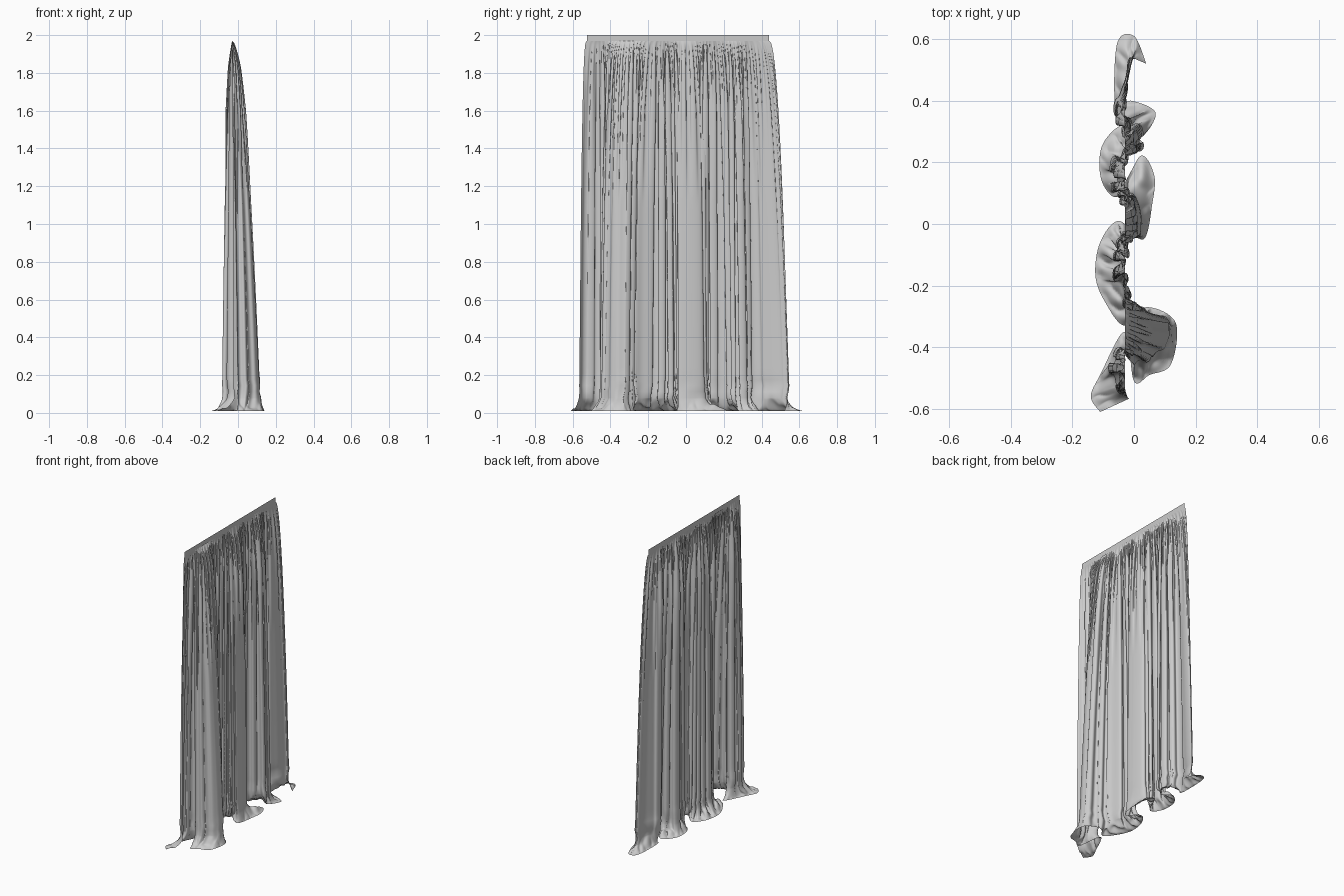
import bpy, bmesh, math
from mathutils import Vector, noise

if "Cube" in bpy.data.objects:
    bpy.data.objects.remove(bpy.data.objects["Cube"])

# Drape outline just above the floor, paired with the pooled hem: (x, y, hem x, hem y)
OUTLINE = [
    (0.00, .545, 0.04, .52), (-.01, .54, 0.00, .61), (-.035, .47, -.055, .585),
    (-.05, .40, -.06, .38), (-.04, .345, -.01, .40), (.00, .33, .07, .36),
    (.02, .26, .02, .28), (-.02, .245, -.04, .32), (-.055, .22, -.105, .25),
    (-.065, .14, -.105, .14), (-.04, .10, -.05, .09), (-.02, .10, .02, .22),
    (.00, .07, .065, .16), (.01, .01, .06, .07), (.005, -.04, .03, -.05),
    (-.03, -.04, -.05, .01), (-.05, -.09, -.11, -.06), (-.055, -.17, -.125, -.17),
    (-.04, -.23, -.09, -.26), (-.01, -.27, -.03, -.33), (.04, -.29, .04, -.27),
    (.115, -.32, .135, -.32), (.115, -.37, .12, -.455), (.07, -.42, .05, -.49),
    (.01, -.45, .00, -.51), (-.03, -.41, -.03, -.35), (-.075, -.45, -.11, -.49),
    (-.06, -.53, -.14, -.56), (-.02, -.565, -.11, -.61),
]
PTS = [Vector(p) for p in OUTLINE]
COLS, ROWS, POOL = 800, 70, 14
TOP_X, TOP_A, TOP_B = -.03, .44, -.525


def spline(t):
    """Smooth curve through the outline points, t in 0..1."""
    f = t * (len(PTS) - 1)
    i = min(int(f), len(PTS) - 2)
    u = f - i
    p0, p1, p2, p3 = (PTS[max(0, min(len(PTS) - 1, i + k))] for k in (-1, 0, 1, 2))
    return .5 * (2 * p1 + (p2 - p0) * u + (2 * p0 - 5 * p1 + 4 * p2 - p3) * u * u
                 + (3 * p1 - p0 - 3 * p2 + p3) * u ** 3)


def cloth_point(t, z):
    """Hanging cloth: tight gathers at the top melting into wide folds."""
    d = max(0, (1.97 - z) / 1.9)
    p = spline(t)
    y_top = TOP_A + (TOP_B - TOP_A) * t
    sx, sy = d ** .55, d ** (.46 - .12 * t)
    x = TOP_X + (p.x - TOP_X) * sx
    y = y_top + (p.y - y_top) * sy
    edge = min(1, t * 8, (1 - t) * 10)
    # The big outward fold near one end stays smooth
    calm = 1 - .75 * math.exp(-((t - .8) / .06) ** 2)
    wob = 1.6 * noise.noise((t * 9, 0, 3))
    a = 2 * math.pi * (46 * t + wob)
    b = 2 * math.pi * (23 * t + wob * 1.3)
    fine = .011 * min(1, d * 14) * max(0, 1 - d * 2.2) * edge
    broad = .018 * min(1, d * 5) * (1 - .2 * d) * edge * calm
    x += fine * math.sin(a) + broad * math.sin(b)
    y += .6 * fine * math.sin(2 * a) + .7 * broad * math.sin(2 * b + .4)
    # Crumpling just above the floor
    low = max(0, 1 - z / .2)
    x += .03 * low * noise.noise((t * 14, z * 16, 1))
    y += .03 * low * noise.noise((t * 14, z * 16, 7))
    return Vector((x, y, z))


def make_object(name, grid):
    """Smooth sheet from rows of points."""
    bm = bmesh.new()
    rows = [[bm.verts.new(co) for co in row] for row in grid]
    for r0, r1 in zip(rows, rows[1:]):
        for k in range(len(r0) - 1):
            bm.faces.new((r0[k], r0[k + 1], r1[k + 1], r1[k]))
    bmesh.ops.recalc_face_normals(bm, faces=bm.faces[:])
    me = bpy.data.meshes.new(name)
    bm.to_mesh(me)
    bm.free()
    ob = bpy.data.objects.new(name, me)
    bpy.context.collection.objects.link(ob)
    for poly in me.polygons:
        poly.use_smooth = True
    return ob


ts = [k / COLS for k in range(COLS + 1)]

# Hanging drape, with rows packed closer near the gathered top
grid = []
for r in range(ROWS + 1):
    z = 1.97 - 1.89 * (r / ROWS) ** 1.2
    grid.append([cloth_point(t, z) for t in ts])

# Hem spreading out and pooling on the floor, with small rumples
base = grid[-1]
for r in range(1, POOL + 1):
    u = r / POOL
    row = []
    for t, b in zip(ts, base):
        h = spline(t)
        out = u ** 1.2
        x = b.x + (h.z - b.x) * out
        y = b.y + (h.w - b.y) * out
        lift = .04 * u * (1 - u) * 4 * abs(noise.noise((x * 18, y * 18, 5)))
        row.append(Vector((x, y, .01 + .07 * (1 - u) ** 2.2 + lift)))
    grid.append(row)
make_object("curtain_drape", grid)

# Flat heading band along the top
make_object("heading_band", [[Vector((TOP_X, TOP_A + (TOP_B - TOP_A) * t, z)) for t in ts[::20]]
                             for z in (2.0, 1.97)])
